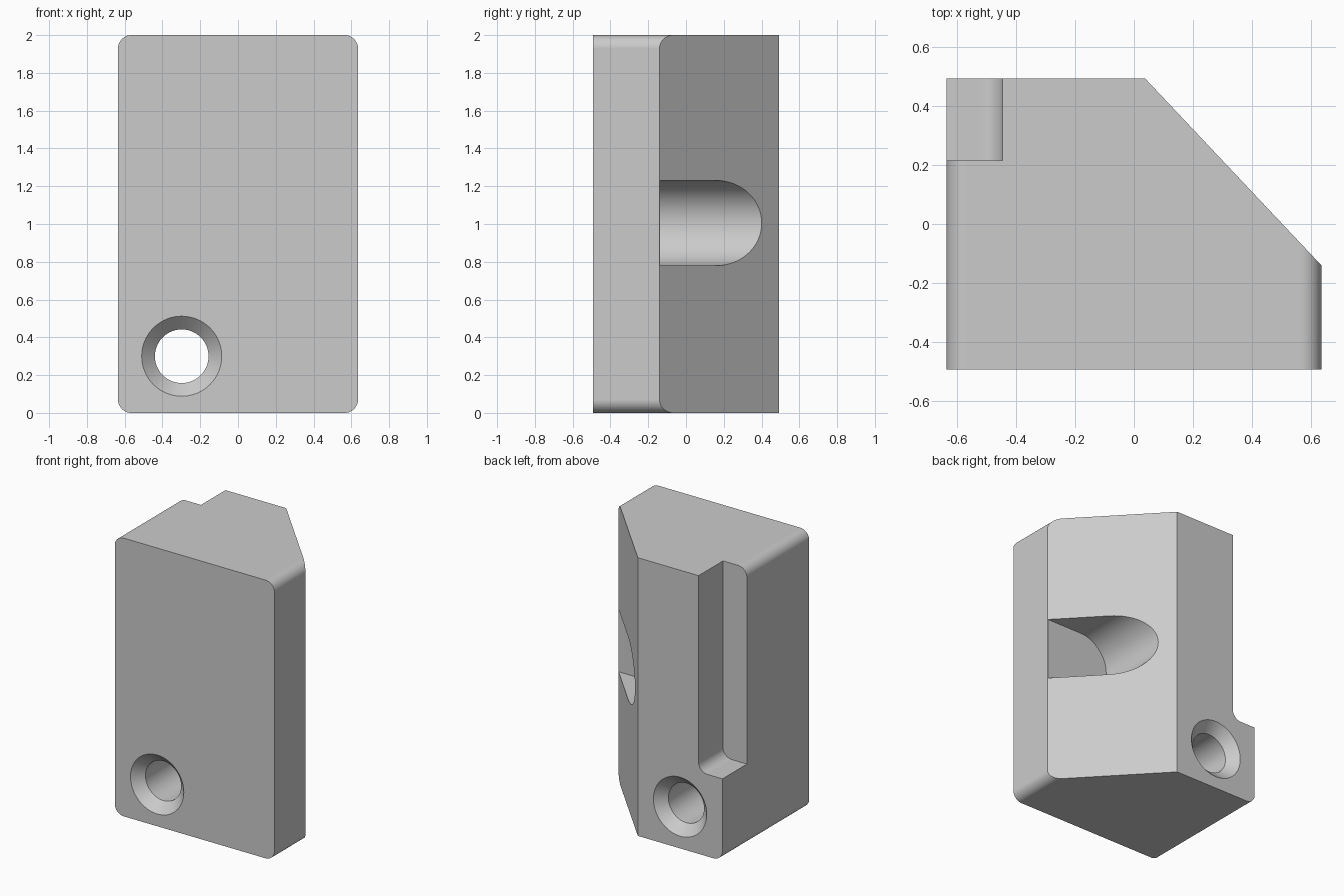
import bpy
import bmesh
from math import cos, sin, pi, tau

if "Cube" in bpy.data.objects:
    bpy.data.objects.remove(bpy.data.objects["Cube"], do_unlink=True)

W, D, H = 0.635, 0.493, 2.0      # half width, half depth, height
R = 0.07                         # corner rounding
SIDE = -0.14                     # depth where the slanted face starts

grey = bpy.data.materials.new("plain grey")
grey.use_nodes = True
grey.diffuse_color = (0.6, 0.6, 0.6, 1)
grey.node_tree.nodes["Principled BSDF"].inputs["Base Color"].default_value = (0.6, 0.6, 0.6, 1)


def arc(cx, cy, r, start, end, steps):
    return [(cx + r * cos(start + (end - start) * i / steps),
             cy + r * sin(start + (end - start) * i / steps)) for i in range(steps + 1)]


def skin(name, rings):
    """Solid through a list of matching rings, capped at both ends."""
    bm = bmesh.new()
    loops = [[bm.verts.new(p) for p in ring] for ring in rings]
    n = len(loops[0])
    for a, b in zip(loops, loops[1:]):
        for i in range(n):
            j = (i + 1) % n
            bm.faces.new((a[i], a[j], b[j], b[i]))
    bm.faces.new(loops[0])
    bm.faces.new(loops[-1])
    bmesh.ops.recalc_face_normals(bm, faces=bm.faces)
    mesh = bpy.data.meshes.new(name)
    bm.to_mesh(mesh)
    bm.free()
    mesh.materials.append(grey)
    obj = bpy.data.objects.new(name, mesh)
    bpy.context.collection.objects.link(obj)
    return obj


def prism_y(name, outline, y0, y1):
    return skin(name, [[(x, y, z) for x, z in outline] for y in (y0, y1)])


def prism_z(name, outline, z0, z1):
    return skin(name, [[(x, y, z) for x, y in outline] for z in (z0, z1)])


# Main block with four rounded corners
outline = []
for k, (cx, cz) in enumerate([(W - R, H - R), (R - W, H - R), (R - W, R), (W - R, R)]):
    outline += arc(cx, cz, R, k * pi / 2, (k + 1) * pi / 2, 10)
block = prism_y("corner_block", outline, -D, D)

# Slanted back corner
top_x = 0.038
dx, dy = W - top_x, SIDE - D
wedge = prism_z("slant_cutter", [(top_x - dx, D - dy), (W + dx, SIDE + dy),
                                 (W + 2 * dx, D - dy)], -0.5, H + 0.5)

# Tall notch with a filleted inner corner
notch_x, notch_z = -0.445, 0.59
notch = prism_y("notch_cutter", [(-1, H + 0.5), (-1, notch_z)]
                + arc(notch_x - R, notch_z + R, R, -pi / 2, 0, 10)
                + [(notch_x, H + 0.5)], 0.215, 1)

# Round-ended slot sunk into the slanted face
slot = prism_y("slot_cutter", arc(0.35, 1.005, 0.225, pi / 2, 3 * pi / 2, 32)
               + [(1, 0.78), (1, 1.23)], SIDE + 0.002, 1)

# Through hole, countersunk on both faces
bore, sink = 0.142, 0.07
stations = [(-D - sink, bore + 2 * sink), (-D + sink, bore),
            (D - sink, bore), (D + sink, bore + 2 * sink)]
hole = skin("hole_cutter", [[(x, y, z) for x, z in arc(-0.298, 0.3, r, 0, tau, 64)[:-1]]
                            for y, r in stations])

bpy.ops.object.select_all(action="DESELECT")
block.select_set(True)
bpy.context.view_layer.objects.active = block
for cutter in (wedge, notch, slot, hole):
    cutter.hide_render = True
    mod = block.modifiers.new("cut", "BOOLEAN")
    mod.operation, mod.solver, mod.object = "DIFFERENCE", "EXACT", cutter
    bpy.ops.object.modifier_apply(modifier=mod.name)
    bpy.data.objects.remove(cutter, do_unlink=True)

# Smooth curved walls, crisp flat faces
bpy.ops.object.shade_smooth_by_angle(angle=pi / 6)
weighted = block.modifiers.new("even_shading", "WEIGHTED_NORMAL")
weighted.keep_sharp = True
